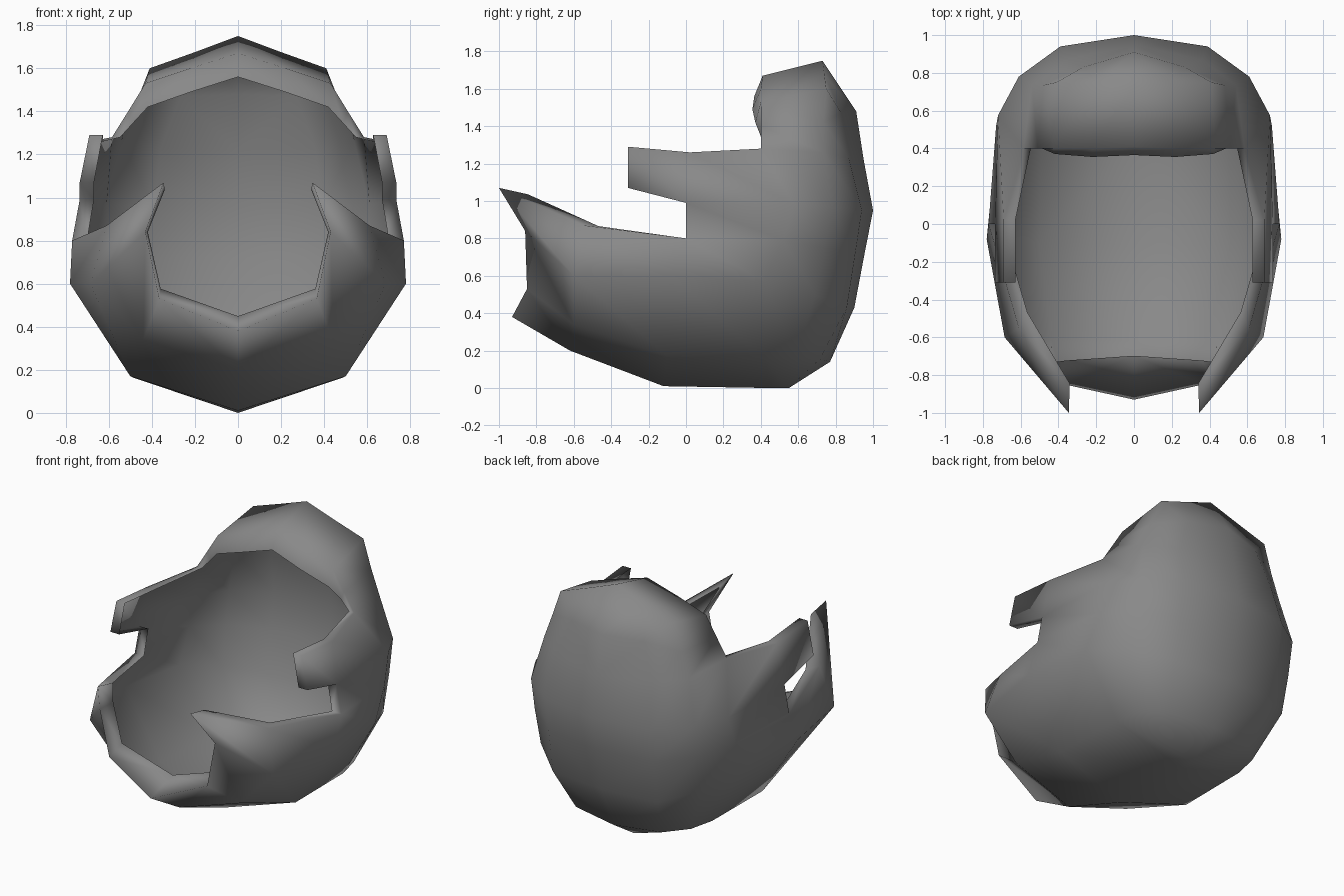
import bpy, bmesh

if "Cube" in bpy.data.objects:
    bpy.data.objects.remove(bpy.data.objects["Cube"])

# Right-half sections of the shell, each running from the back centre to the front rim
spine = [(0, .55, 0)] * 3 + [(0, .45, 0), (0, -.12, .01), (0, -.62, .20), (0, -.93, .38)]
belly = [(0, .77, .14), (.32, .715, .155), (.45, .59, .165), (.49, .42, .165),
         (.50, -.10, .17), (.44, -.60, .34), (.365, -.85, .53)]
waist = [(0, .90, .43), (.39, .86, .43), (.60, .69, .50), (.73, .42, .57),
         (.78, -.08, .60), (.685, -.60, .60), (.43, -.86, .84)]
jaw = [(0, .955, .72), (.39, .905, .72), (.61, .74, .75), (.73, .52, .79),
       (.77, 0, .80), (.61, -.55, .87), (.345, -1, 1.07)]
cheek = [(0, 1, .95), (.39, .94, .95), (.61, .78, .97), (.72, .575, .98),
         (.735, 0, .99), (.735, -.31, 1.07)]
temple = [(0, .95, 1.22), (.36, .87, 1.23), (.54, .735, 1.26), (.585, .40, 1.28),
          (.69, .02, 1.26), (.69, -.31, 1.29)]
hood = [(0, .91, 1.48), (.27, .83, 1.47), (.48, .735, 1.42), (.51, .40, 1.40)]
crown = [(0, .73, 1.75), (.20, .74, 1.675), (.41, .75, 1.60), (.43, .40, 1.53)]
brow = [(0, .41, 1.67), (.22, .40, 1.60)]


def strip(a, b):
    """Quads between two neighbouring sections, as far as both reach."""
    n = min(len(a), len(b)) - 1
    return [(a[i], a[i + 1], b[i + 1], b[i]) for i in range(n)]


def clamp(v):
    return max(0, min(1, v))


def inner(p):
    """Inner edge of the rolled rim for a point on the outer edge."""
    x, y, z = p
    top = clamp((z - 1.28) / .24)
    nx = x * (1 - .09 * clamp(x / .65) ** 3)
    if y > 0:                      # hood: lip turns down and forward
        return (nx, y - .045 * clamp((z - 1.4) / .2), z - .11 * top)
    if y < -.4:                    # front lip and horns: lip turns back and level
        return (nx, y * (.85 - .1 * clamp(1 - x / .365)), z + (.84 - z) * .15)
    return (nx, y, z)              # ear tabs: lip turns straight inwards


faces = (strip(spine, belly) + strip(belly, waist) + strip(waist, jaw)
         + strip(jaw[:5], cheek) + strip(cheek, temple) + strip(temple, hood)
         + strip(hood, crown))
faces += [(crown[0], crown[1], brow[1], brow[0]), (crown[1], crown[2], crown[3], brow[1])]

bm = bmesh.new()
verts = {}


def add_face(points):
    vs = []
    for p in points:
        key = tuple(round(c, 5) + 0.0 for c in p)
        if key not in verts:
            verts[key] = bm.verts.new(key)
        if verts[key] not in vs:
            vs.append(verts[key])
    if len(vs) > 2:
        bm.faces.new(vs)


# Open edges of the half shell, away from the mirror plane, become the rim
count = {}
for f in faces:
    for a, b in zip(f, f[1:] + f[:1]):
        if a != b:
            count.setdefault(frozenset((a, b)), []).append((a, b))
rim = [e[0] for e in count.values()
       if len(e) == 1 and (e[0][0][0] or e[0][1][0])]

for side in (1, -1):
    def flip(p):
        return (p[0] * side, p[1], p[2])
    for f in faces:
        add_face([flip(p) for p in f])
    for a, b in rim:
        add_face([flip(p) for p in (b, a, inner(a), inner(b))])

bmesh.ops.recalc_face_normals(bm, faces=bm.faces[:])
mesh = bpy.data.meshes.new("shell")
bm.to_mesh(mesh)
bm.free()
shell = bpy.data.objects.new("open_helmet_shell", mesh)
bpy.context.collection.objects.link(shell)

# Single grey finish
grey = bpy.data.materials.new("mid_grey")
grey.diffuse_color = (.25, .25, .25, 1)
grey.use_nodes = True
grey.node_tree.nodes["Principled BSDF"].inputs["Base Color"].default_value = grey.diffuse_color
mesh.materials.append(grey)

# Smooth all round, including over the rolled rim
bpy.context.view_layer.objects.active = shell
shell.select_set(True)
bpy.ops.object.shade_smooth()
